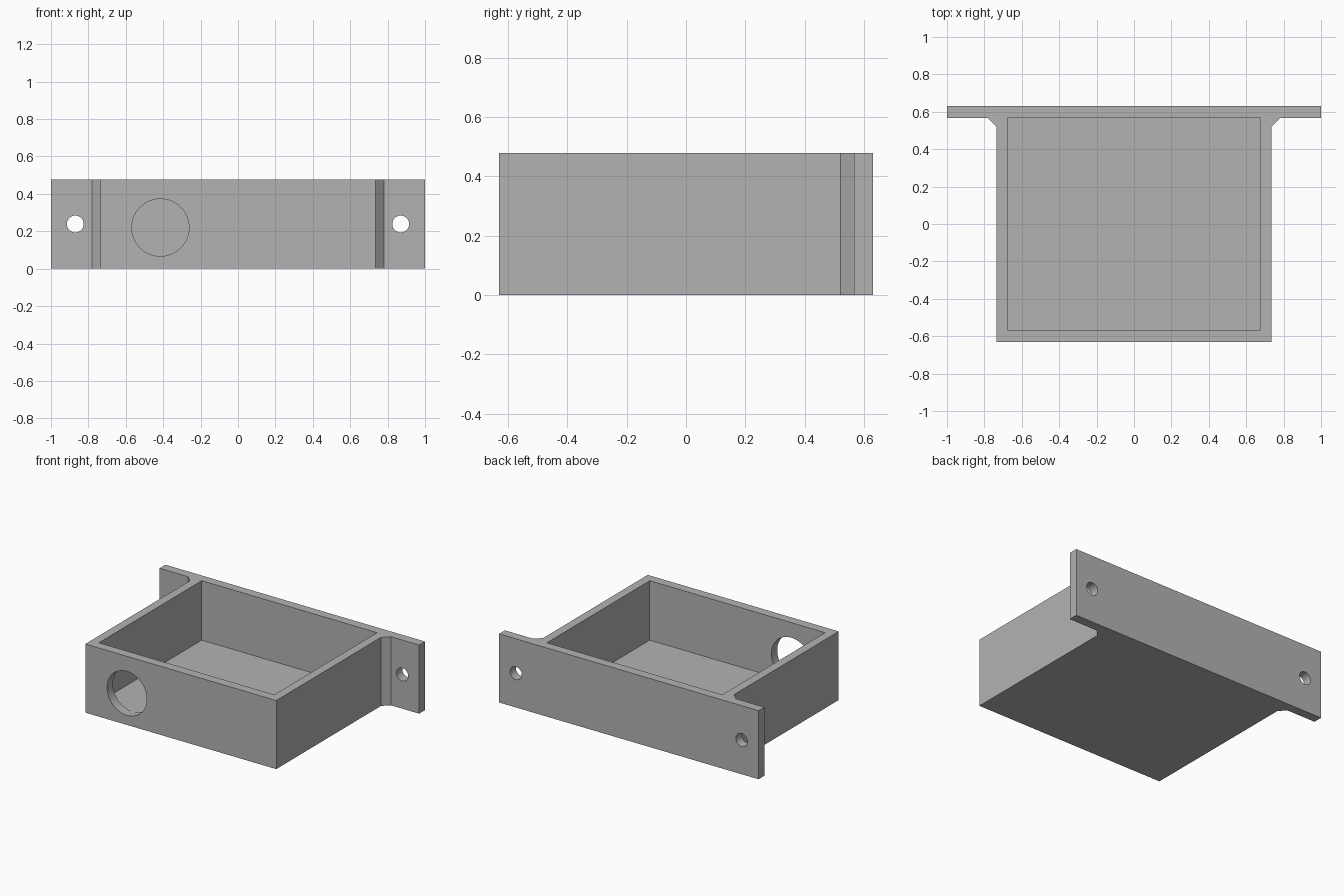
import bpy, bmesh, math
from mathutils import Matrix

cube = bpy.data.objects.get("Cube")
if cube:
    bpy.data.objects.remove(cube)

HEIGHT, FLOOR = 0.478, 0.064
BACK, FLANGE = 0.63, 0.566      # rear and front planes of the mounting flange
SIDE, CHAMFER = 0.736, 0.045

grey = bpy.data.materials.new("plain_grey")
grey.use_nodes = True
grey.diffuse_color = (0.45, 0.45, 0.45, 1)
grey.node_tree.nodes["Principled BSDF"].inputs["Base Color"].default_value = grey.diffuse_color


def add_object(name, bm):
    bmesh.ops.recalc_face_normals(bm, faces=bm.faces)
    mesh = bpy.data.meshes.new(name)
    bm.to_mesh(mesh)
    bm.free()
    mesh.materials.append(grey)
    obj = bpy.data.objects.new(name, mesh)
    bpy.context.collection.objects.link(obj)
    return obj


def prism(name, outline, bottom, top):
    bm = bmesh.new()
    face = bm.faces.new([bm.verts.new((x, y, bottom)) for x, y in outline])
    raised = bmesh.ops.extrude_face_region(bm, geom=[face])["geom"]
    bmesh.ops.translate(bm, vec=(0, 0, top - bottom),
                        verts=[v for v in raised if isinstance(v, bmesh.types.BMVert)])
    return add_object(name, bm)


def cylinder_y(name, x, y, z, radius, depth):
    bm = bmesh.new()
    bmesh.ops.create_cone(bm, cap_ends=True, segments=64, radius1=radius, radius2=radius,
                          depth=depth, matrix=Matrix.Translation((x, y, z))
                          @ Matrix.Rotation(math.pi / 2, 4, 'X'))
    return add_object(name, bm)


def cut(target, cutter):
    cutter.hide_render = True
    mod = target.modifiers.new(cutter.name, 'BOOLEAN')
    mod.operation, mod.solver, mod.object = 'DIFFERENCE', 'EXACT', cutter
    bpy.context.view_layer.objects.active = target
    bpy.ops.object.modifier_apply(modifier=mod.name)
    bpy.data.objects.remove(cutter)


# Box body with chamfered corners running into the mounting flange
half = [(SIDE, -BACK), (SIDE, FLANGE - CHAMFER), (SIDE + CHAMFER, FLANGE),
        (1, FLANGE), (1, BACK)]
body = prism("mounting_box", half + [(-x, y) for x, y in reversed(half)], 0, HEIGHT)

# Open cavity
cavity = [(-0.676, -FLANGE), (0.676, -FLANGE), (0.676, FLANGE), (-0.676, FLANGE)]
cut(body, prism("cavity_cutter", cavity, FLOOR, HEIGHT + 0.1))

# Cable opening in the front wall, screw holes in the flange
cut(body, cylinder_y("cable_cutter", -0.415, -0.6, 0.22, 0.153, 0.2))
for side in (-1, 1):
    cut(body, cylinder_y("screw_cutter", side * 0.87, 0.6, HEIGHT / 2, 0.045, 0.2))

# Smooth bores, crisp edges
bpy.ops.object.select_all(action='DESELECT')
body.select_set(True)
bpy.context.view_layer.objects.active = body
bpy.ops.object.shade_smooth_by_angle(angle=math.radians(30))
